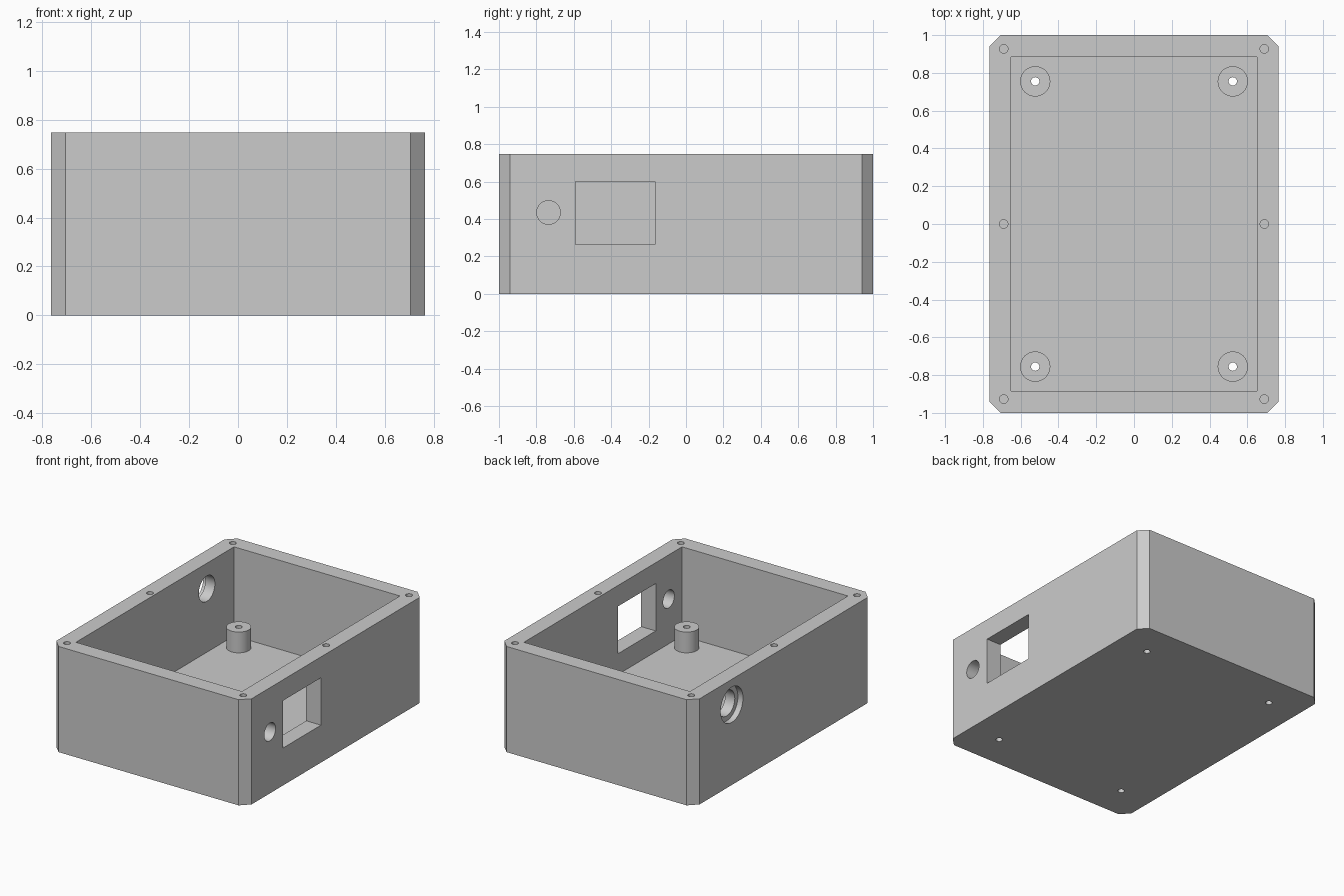
import bpy
import math
from mathutils import Vector

default_cube = bpy.data.objects.get("Cube")
if default_cube:
    bpy.data.objects.remove(default_cube, do_unlink=True)

HX, HY, HEIGHT = 0.765, 1.0, 0.748      # outer half sizes and height
IX, IY, FLOOR = 0.65, 0.884, 0.118      # cavity half sizes and floor level
CHAMFER = 0.06

grey = bpy.data.materials.new("plain grey")
grey.use_nodes = True
grey.diffuse_color = (0.6, 0.6, 0.6, 1)
grey.node_tree.nodes["Principled BSDF"].inputs["Base Color"].default_value = (0.6, 0.6, 0.6, 1)


def box(name, low, high):
    low, high = Vector(low), Vector(high)
    bpy.ops.mesh.primitive_cube_add(size=1, location=(low + high) / 2)
    ob = bpy.context.object
    ob.name = name
    ob.scale = high - low
    return ob


def rod(name, start, end, radius):
    start, end = Vector(start), Vector(end)
    axis = end - start
    bpy.ops.mesh.primitive_cylinder_add(vertices=48, radius=radius, depth=axis.length,
                                        location=(start + end) / 2)
    ob = bpy.context.object
    ob.name = name
    ob.rotation_euler = axis.to_track_quat('Z', 'Y').to_euler()
    return ob


def combine(target, tool, operation='DIFFERENCE'):
    mod = target.modifiers.new(tool.name, 'BOOLEAN')
    mod.operation = operation
    mod.solver = 'EXACT'
    mod.object = tool
    bpy.context.view_layer.objects.active = target
    bpy.ops.object.modifier_apply(modifier=mod.name)
    bpy.data.objects.remove(tool, do_unlink=True)


# Case block with chamfered vertical corners
a, b = HX - CHAMFER, HY - CHAMFER
outline = [(HX, -b), (HX, b), (a, HY), (-a, HY), (-HX, b), (-HX, -b), (-a, -HY), (a, -HY)]
n = len(outline)
verts = [(x, y, z) for z in (0, HEIGHT) for x, y in outline]
faces = [(i, (i + 1) % n, n + (i + 1) % n, n + i) for i in range(n)]
faces += [tuple(reversed(range(n))), tuple(range(n, 2 * n))]
mesh = bpy.data.meshes.new("case")
mesh.from_pydata(verts, [], faces)
case = bpy.data.objects.new("case", mesh)
bpy.context.collection.objects.link(case)

# Open cavity
combine(case, box("cavity", (-IX, -IY, FLOOR), (IX, IY, 1)))

# Standoff posts with bores through the floor
for x in (-0.523, 0.523):
    for y in (-0.755, 0.755):
        combine(case, rod("post", (x, y, FLOOR - 0.03), (x, y, 0.265), 0.08), 'UNION')
        combine(case, rod("post_bore", (x, y, -0.1), (x, y, 0.4), 0.022))

# Blind lid screw holes in the rim
for x in (-0.69, 0.69):
    for y in (-0.927, 0, 0.927):
        combine(case, rod("screw_hole", (x, y, HEIGHT - 0.2), (x, y, 1), 0.0225))

# Left wall: rectangular window and round hole
combine(case, box("window", (0.6, -0.59, 0.265), (0.9, -0.165, 0.6)))
combine(case, rod("side_hole", (0.6, -0.735, 0.435), (0.9, -0.735, 0.435), 0.063))

# Right wall: round hole with an outer counterbore
combine(case, rod("socket_hole", (-0.6, 0.58, 0.568), (-0.9, 0.58, 0.568), 0.09))
combine(case, rod("counterbore", (-HX + 0.04, 0.58, 0.568), (-0.9, 0.58, 0.568), 0.125))

case.data.materials.clear()
case.data.materials.append(grey)
for face in case.data.polygons:
    face.material_index = 0
bpy.ops.object.select_all(action='DESELECT')
case.select_set(True)
bpy.context.view_layer.objects.active = case
bpy.ops.object.shade_smooth_by_angle(angle=math.radians(30))
